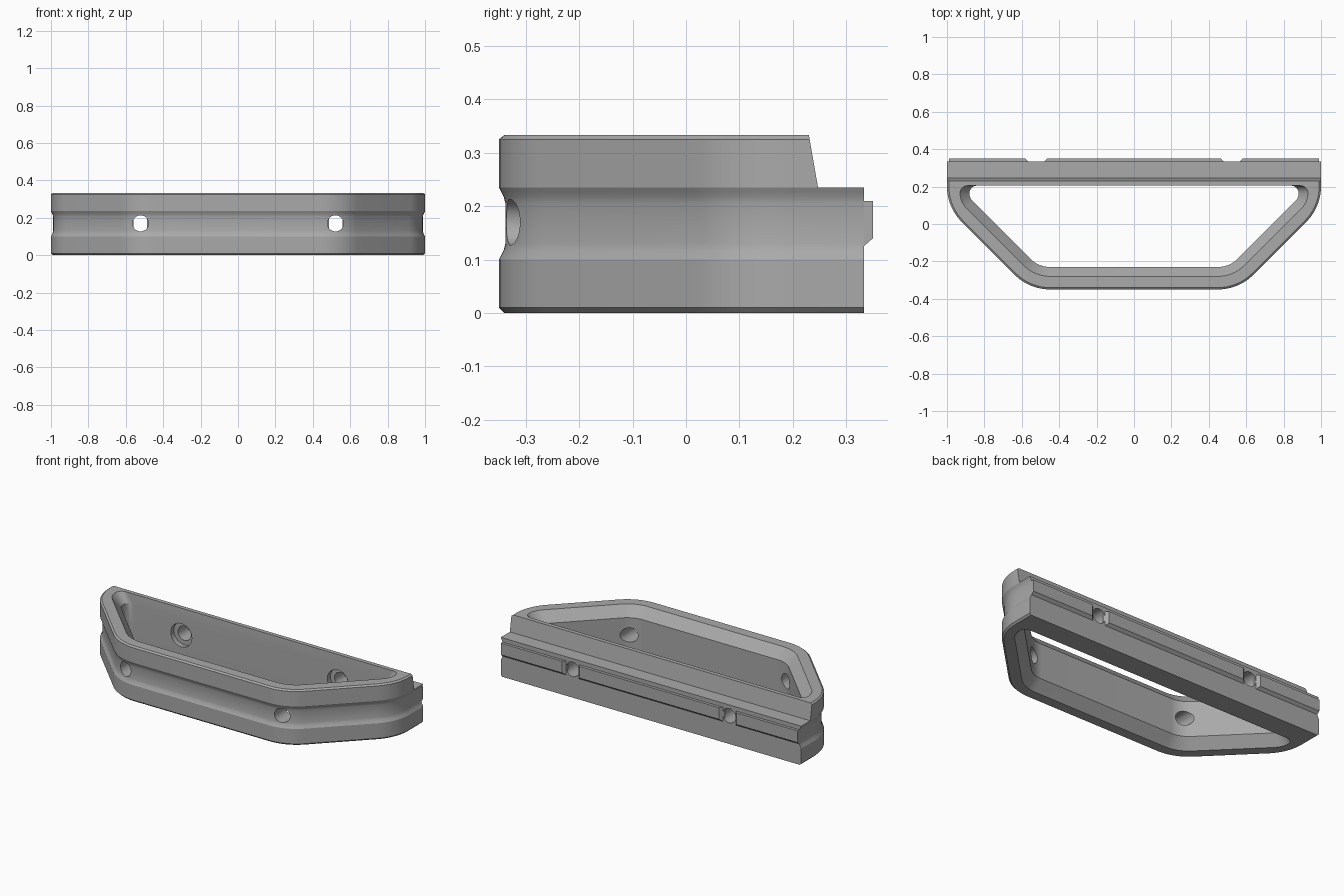
import bpy, bmesh, math
from mathutils import Vector

if "Cube" in bpy.data.objects:
    bpy.data.objects.remove(bpy.data.objects["Cube"])

grey = bpy.data.materials.new("plain grey")
grey.diffuse_color = (0.40, 0.40, 0.40, 1)
grey.use_nodes = True
grey.node_tree.nodes["Principled BSDF"].inputs["Base Color"].default_value = grey.diffuse_color

HOLE_X, HOLE_Z = 0.521, 0.17


def fillet(a, b, c, r, n):
    """Arc points rounding corner b between a and c."""
    a, b, c = Vector(a), Vector(b), Vector(c)
    u, v = (a - b).normalized(), (c - b).normalized()
    if r <= 0:
        return [b]
    half = u.angle(v) / 2
    t = r / math.tan(half)
    mid = b + (u + v).normalized() * r / math.sin(half)
    p, q = b + u * t - mid, b + v * t - mid
    ang = p.angle(q)
    return [mid + (p * math.sin(ang * (1 - i / n)) + q * math.sin(ang * i / n)) / math.sin(ang)
            for i in range(n + 1)]


def outline(d, y_back, r_front, r_side, r_back):
    """Rounded trapezoid, moved inwards by d, mirrored in x."""
    yf, xs, k = -0.35 + d, 1 - d, 0.91 - d * math.sqrt(2)
    pts = [(0, yf), (k + yf, yf), (xs, xs - k), (xs, y_back), (0, y_back)]
    right = []
    for i, (r, n) in enumerate([(r_front, 12), (r_side, 12), (r_back, 8)], 1):
        right += fillet(pts[i - 1], pts[i], pts[i + 1], r, n)
    return [(p.x, p.y) for p in right] + [(-p.x, p.y) for p in reversed(right)]


def make(name, rings):
    """Closed solid skinned through equal-length rings of 3D points."""
    bm = bmesh.new()
    loops = [[bm.verts.new(p) for p in ring] for ring in rings]
    n = len(loops[0])
    for lo, hi in zip(loops, loops[1:]):
        for i in range(n):
            j = (i + 1) % n
            bm.faces.new((lo[i], lo[j], hi[j], hi[i]))
    bm.faces.new(loops[0][::-1])
    bm.faces.new(loops[-1])
    bmesh.ops.recalc_face_normals(bm, faces=bm.faces)
    me = bpy.data.meshes.new(name)
    bm.to_mesh(me)
    bm.free()
    ob = bpy.data.objects.new(name, me)
    bpy.context.collection.objects.link(ob)
    me.materials.append(grey)
    return ob


def bar(name, profile, x0, x1):
    """Profile in (y, z) drawn out along x."""
    return make(name, [[(x, y, z) for y, z in profile] for x in (x0, x1)])


def rod(name, x, r, y0, y1, n=40):
    circle = [(x + r * math.cos(2 * math.pi * i / n), HOLE_Z + r * math.sin(2 * math.pi * i / n))
              for i in range(n)]
    return make(name, [[(a, y, b) for a, b in circle] for y in (y0, y1)])


def cut(ob, cutter):
    m = ob.modifiers.new("cut", 'BOOLEAN')
    m.operation, m.solver, m.object = 'DIFFERENCE', 'EXACT', cutter
    bpy.context.view_layer.objects.active = ob
    bpy.ops.object.modifier_apply(modifier=m.name)
    bpy.data.objects.remove(cutter)


# Frame body: chamfered rims and a shallow groove around the outside
sides = [(0.01, 0), (0, 0.01), (0, 0.10), (0.004, 0.108), (0.009, 0.118), (0.012, 0.13),
         (0.012, 0.205), (0.009, 0.217), (0.004, 0.227), (0, 0.235), (0, 0.325), (0.01, 0.333)]
frame = make("frame", [[(x, y, z) for x, y in outline(d, 0.333, 0.27 - d, 0.27 - d, 0)]
                       for d, z in sides])

# Opening, flared at top and bottom on all but the back wall
opening = [(0.02, -0.06), (0.12, 0.06), (0.12, 0.273), (0.02, 0.393)]
cut(frame, make("opening_cutter", [[(x, y, z) for x, y in
                                    outline(d, 0.205, 0.27 - d, 0.18 - d, 0.04)]
                                   for d, z in opening]))

# Step along the upper back with a leaning face
cut(frame, bar("step_cutter", [(0.247, 0.235), (0.5, 0.235), (0.5, 0.5), (0.201, 0.5)], -1.2, 1.2))

# Bolt holes through both walls, with wide recesses inside the back wall
for s in (-1, 1):
    cut(frame, rod("hole_cutter", s * HOLE_X, 0.043, -0.5, 0.5))
    cut(frame, rod("recess_cutter", s * HOLE_X, 0.07, 0.1, 0.235))

# Tongue along the back, interrupted at the bolt holes
tongue = [(0.325, 0.125), (0.333, 0.125), (0.35, 0.14), (0.35, 0.21), (0.325, 0.21)]


def tongue_piece(name, x0, x1, slant0, slant1):
    ends = [[(x + s * (0.35 - y), y, z) for y, z in tongue]
            for x, s in ((x0, -slant0), (x1, slant1))]
    return make(name, ends)


parts = [frame,
         tongue_piece("tongue_middle", -0.465, 0.465, 0.9, 0.9),
         tongue_piece("tongue_left", -0.988, -0.58, 0, 0.9),
         tongue_piece("tongue_right", 0.58, 0.988, 0.9, 0)]

# Smooth the rounded faces, keep the edges sharp
for ob in parts:
    bpy.ops.object.select_all(action='DESELECT')
    ob.select_set(True)
    bpy.context.view_layer.objects.active = ob
    bpy.ops.object.shade_smooth_by_angle(angle=math.radians(25))
